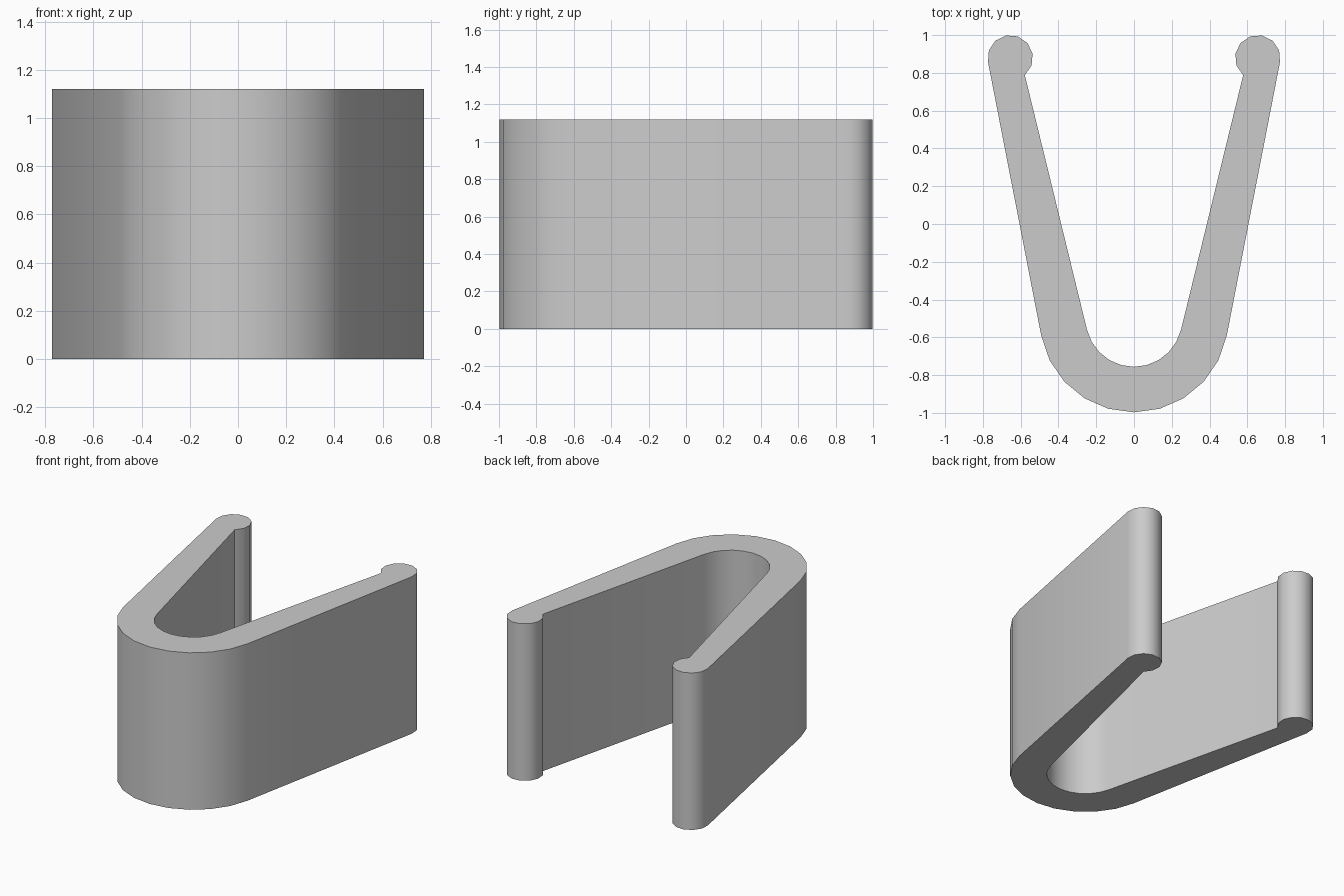
import bpy, bmesh
from math import cos, sin, radians

cube = bpy.data.objects.get("Cube")
if cube:
    bpy.data.objects.remove(cube, do_unlink=True)

HEIGHT = 1.12


def arc(cx, cy, r, start, end, steps):
    """Points along an arc, angles in degrees."""
    angles = [radians(start + (end - start) * i / steps) for i in range(steps + 1)]
    return [(cx + r * cos(a), cy + r * sin(a)) for a in angles]


# Plain grey plastic
grey = bpy.data.materials.new("plain_grey")
grey.use_nodes = True
colour = (0.6, 0.6, 0.6, 1)
grey.diffuse_color = colour
grey.node_tree.nodes["Principled BSDF"].inputs["Base Color"].default_value = colour

# Right half of the outline: outer bend, rounded tip, inner bend
half = arc(0, -0.497, 0.5, -90, -11, 5)
half += arc(0.655, 0.88, 0.12, -11, 230, 8)
half += arc(0, -0.5, 0.256, -13.6, -90, 5)

# Mirror the half, leaving out the shared centre points
outline = half + [(-x, y) for x, y in reversed(half[1:-1])]

# Extrude the outline upward
bm = bmesh.new()
base = bm.faces.new([bm.verts.new((x, y, 0)) for x, y in outline])
walls = bmesh.ops.extrude_face_region(bm, geom=[base], use_keep_orig=True)
top_verts = [g for g in walls["geom"] if isinstance(g, bmesh.types.BMVert)]
bmesh.ops.translate(bm, verts=top_verts, vec=(0, 0, HEIGHT))
bmesh.ops.recalc_face_normals(bm, faces=bm.faces)
mesh = bpy.data.meshes.new("spring_clip")
bm.to_mesh(mesh)
bm.free()

clip = bpy.data.objects.new("spring_clip", mesh)
bpy.context.collection.objects.link(clip)
mesh.materials.append(grey)

# Smooth bends with sharp rims
bpy.ops.object.select_all(action="DESELECT")
clip.select_set(True)
bpy.context.view_layer.objects.active = clip
bpy.ops.object.shade_smooth_by_angle(angle=radians(35))
